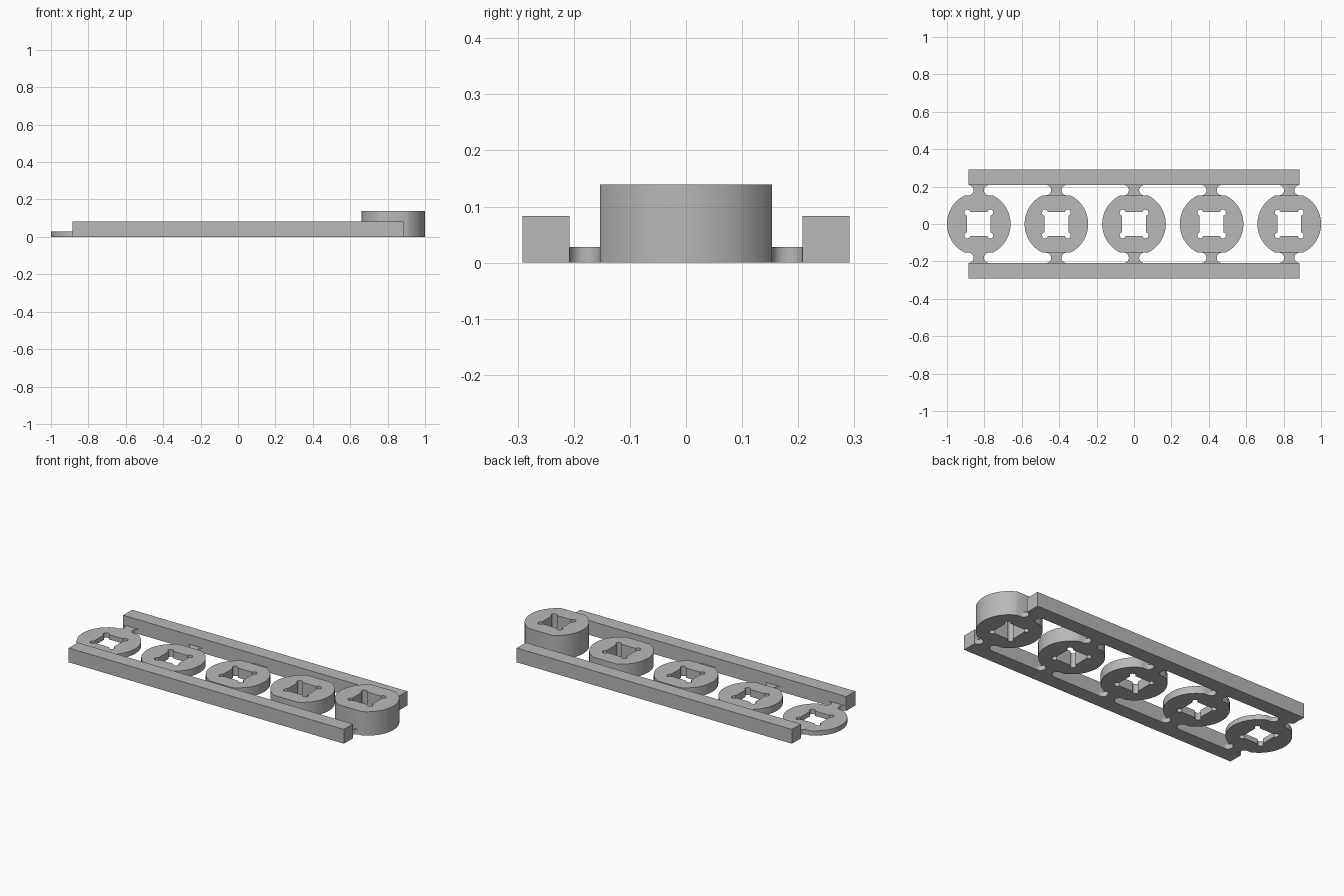
import bpy, bmesh
from math import cos, sin, radians, asin, acos, degrees

old = bpy.data.objects.get("Cube")
if old:
    bpy.data.objects.remove(old, do_unlink=True)

GREY = (0.48, 0.48, 0.48, 1.0)
mat = bpy.data.materials.new("plain_grey")
mat.use_nodes = True
mat.diffuse_color = GREY
mat.node_tree.nodes["Principled BSDF"].inputs["Base Color"].default_value = GREY

PITCH = 0.415          # spacing of the rings
RADIUS = 0.17          # ring outer radius
FLAT = 0.153           # half depth of the ring across its two flats
RAIL_IN, RAIL_OUT = 0.208, 0.291
THIN, RAIL_H = 0.028, 0.083


def arc(cx, cy, r, a0, a1, n):
    """Points along an arc, angles in degrees."""
    steps = [radians(a0 + (a1 - a0) * i / n) for i in range(n + 1)]
    return [(cx + r * cos(a), cy + r * sin(a)) for a in steps]


def plate(name, loops, height, x=0.0):
    """Extrude a flat outline, with optional hole loops, up from the ground."""
    bm = bmesh.new()
    edges = []
    for loop in loops:
        vs = [bm.verts.new((px, py, 0)) for px, py in loop]
        edges += [bm.edges.new((v, vs[i - 1])) for i, v in enumerate(vs)]
    bmesh.ops.triangle_fill(bm, edges=edges, use_beauty=True)
    out = bmesh.ops.extrude_face_region(bm, geom=bm.faces[:], use_keep_orig=True)
    top = [g for g in out["geom"] if isinstance(g, bmesh.types.BMVert)]
    bmesh.ops.translate(bm, verts=top, vec=(0, 0, height))
    bmesh.ops.recalc_face_normals(bm, faces=bm.faces[:])
    me = bpy.data.meshes.new(name)
    bm.to_mesh(me)
    bm.free()
    me.materials.append(mat)
    ob = bpy.data.objects.new(name, me)
    ob.location.x = x
    bpy.context.collection.objects.link(ob)
    bpy.ops.object.select_all(action="DESELECT")
    ob.select_set(True)
    bpy.context.view_layer.objects.active = ob
    bpy.ops.object.shade_smooth_by_angle(angle=radians(30))
    return ob


# Ring outline: a circle cut by flats at front and back
cut = degrees(asin(FLAT / RADIUS))
ring = arc(0, 0, RADIUS, -cut, cut, 32) + arc(0, 0, RADIUS, 180 - cut, 180 + cut, 32)

# Square hole with round relief at each corner
HALF, CENTRE, RELIEF = 0.064, 0.061, 0.016
open_a = degrees(acos((HALF - CENTRE) / RELIEF))
corner = arc(CENTRE, CENTRE, RELIEF, -open_a, 90 + open_a, 14)
hole = []
for k in range(4):
    c, s = (1, 0, -1, 0)[k], (0, 1, 0, -1)[k]
    hole += [(px * c - py * s, px * s + py * c) for px, py in corner]

# Breakaway tab with a half-round notch on each side
mid, notch = (FLAT + RAIL_IN) / 2, (RAIL_IN - FLAT) / 2
tab = arc(0.055, mid, notch, 270, 90, 14) + arc(-0.055, mid, notch, 90, -90, 14)

# Five rings of rising thickness, each held by two tabs
for i, height in enumerate((THIN, 0.042, 0.056, RAIL_H, 0.139)):
    x = (i - 2) * PITCH
    plate(f"spacer_ring_{i + 1}", [ring, hole], height, x)
    for side, label in ((1, "back"), (-1, "front")):
        plate(f"{label}_tab_{i + 1}", [[(px, side * py) for px, py in tab]], THIN, x)

# Side rails
for side, label in ((1, "back"), (-1, "front")):
    a, b = side * RAIL_IN, side * RAIL_OUT
    plate(f"{label}_rail", [[(-0.885, a), (0.885, a), (0.885, b), (-0.885, b)]], RAIL_H)
